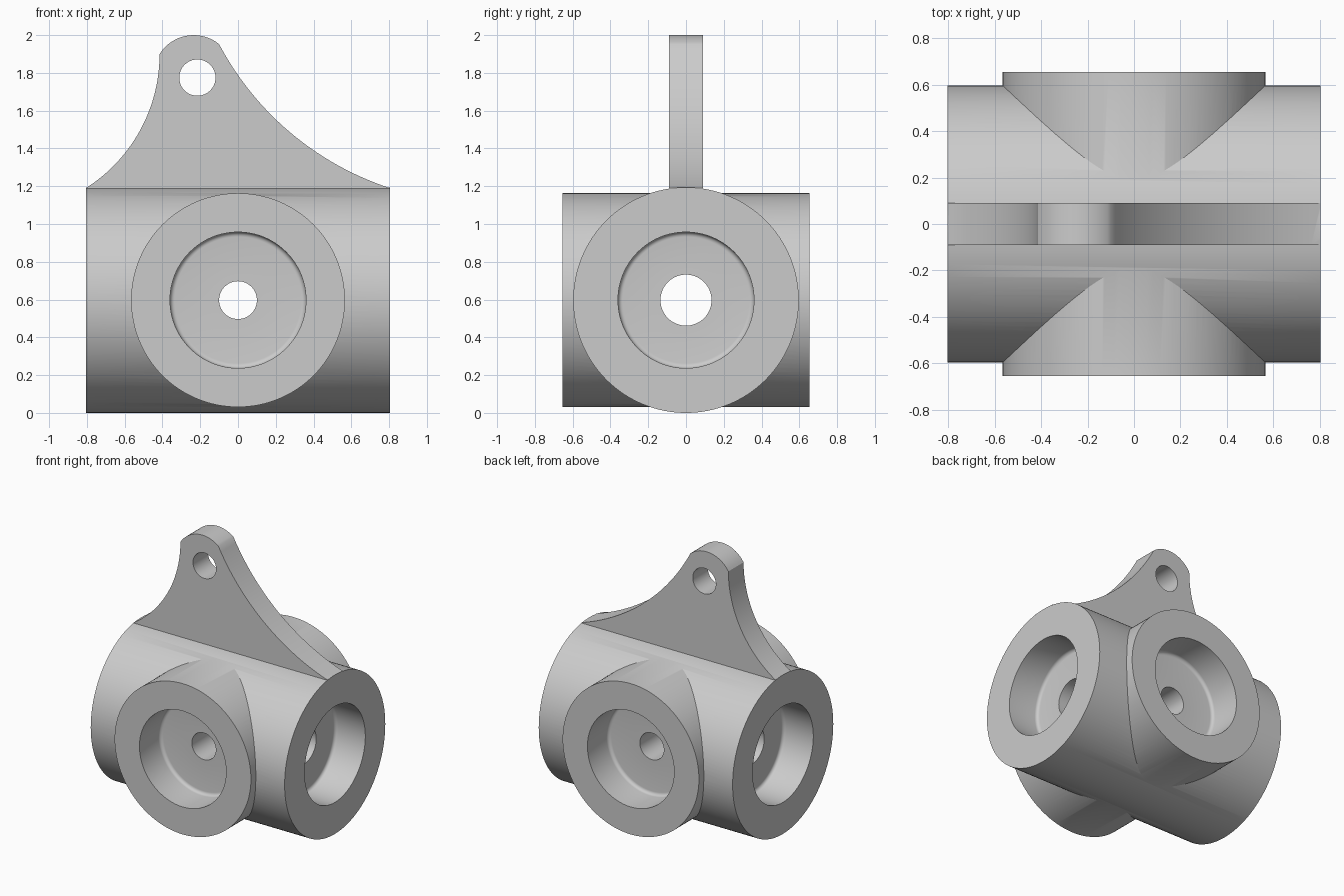
import bpy, bmesh, math
from mathutils import Vector

if "Cube" in bpy.data.objects:
    bpy.data.objects.remove(bpy.data.objects["Cube"])

SEG = 128
ZC = 0.597      # height of both pipe axes

grey = bpy.data.materials.new("light grey")
grey.diffuse_color = (0.6, 0.6, 0.6, 1)
grey.use_nodes = True
grey.node_tree.nodes["Principled BSDF"].inputs["Base Color"].default_value = grey.diffuse_color


def finish(bm, name):
    bmesh.ops.recalc_face_normals(bm, faces=bm.faces)
    me = bpy.data.meshes.new(name)
    bm.to_mesh(me)
    bm.free()
    me.materials.append(grey)
    ob = bpy.data.objects.new(name, me)
    bpy.context.collection.objects.link(ob)
    return ob


def lathe(name, profile, axis):
    """Revolve (position, radius) pairs around the x or y axis, capped."""
    bm = bmesh.new()
    rings = []
    for t, r in profile:
        ring = []
        for i in range(SEG):
            a = 2 * math.pi * i / SEG
            u, w = r * math.cos(a), ZC + r * math.sin(a)
            ring.append(bm.verts.new((t, u, w) if axis == 'x' else (u, t, w)))
        rings.append(ring)
    for p, q in zip(rings, rings[1:]):
        for i in range(SEG):
            j = (i + 1) % SEG
            bm.faces.new((p[i], p[j], q[j], q[i]))
    bm.faces.new(rings[0])
    bm.faces.new(rings[-1])
    return finish(bm, name)


def prism(name, pts, half):
    """Extrude an x-z outline through the thickness."""
    bm = bmesh.new()
    f = bm.faces.new([bm.verts.new((x, -half, z)) for x, z in pts])
    ext = bmesh.ops.extrude_face_region(bm, geom=[f])
    bmesh.ops.translate(bm, vec=(0, 2 * half, 0),
                        verts=[v for v in ext['geom'] if isinstance(v, bmesh.types.BMVert)])
    return finish(bm, name)


def arc(p, q, sag, n):
    """Points from p to q, bulging left of the direction by sag."""
    p, q = Vector(p), Vector(q)
    d = q - p
    left = Vector((-d.y, d.x)).normalized()
    s = abs(sag)
    R = (d.length ** 2 / 4 + s * s) / (2 * s)
    half = math.asin(d.length / 2 / R)
    out = []
    for i in range(n + 1):
        a = half * (2 * i / n - 1)
        h = R * math.cos(a) - (R - s)
        out.append(tuple((p + q) / 2 + d.normalized() * R * math.sin(a)
                         + left * h * (1 if sag > 0 else -1)))
    return out


def combine(base, other, op):
    m = base.modifiers.new(op, 'BOOLEAN')
    m.operation, m.solver, m.object = op, 'EXACT', other
    bpy.ops.object.select_all(action='DESELECT')
    bpy.context.view_layer.objects.active = base
    base.select_set(True)
    bpy.ops.object.modifier_apply(modifier=m.name)
    bpy.data.objects.remove(other)


def bore(name, half_len, hole, axis):
    """Counterbores with a small floor fillet at both ends, joined by a through hole."""
    R, depth, f = 0.36, 0.25, 0.025
    fl = half_len - depth
    side = [(half_len + 0.1, R)]
    for i in range(6):
        a = math.pi / 2 * i / 5
        side.append((fl + f - f * math.sin(a), R - f + f * math.cos(a)))
    side.append((fl, hole))
    return lathe(name, [(-t, r) for t, r in side] + side[::-1], axis)


# Crossing pipe bodies
body = lathe("cross_fitting", [(-0.805, 0.597), (0.805, 0.597)], 'x')
combine(body, lathe("short_pipe", [(-0.655, 0.566), (0.655, 0.566)], 'y'), 'UNION')

# Hanging lug with concave flanks and rounded tip
left, tip_l, tip_r, right = (-0.805, 1.19), (-0.415, 1.9), (-0.10, 1.952), (0.805, 1.19)
outline = (arc(left, tip_l, -0.104, 24) + arc(tip_l, tip_r, 0.072, 20)[1:]
           + arc(tip_r, right, -0.115, 28)[1:] + [(0.805, 1.05), (-0.805, 1.05)])
combine(body, prism("lug", outline, 0.09), 'UNION')

# Bores along both axes and the lug eye
combine(body, bore("long_bore", 0.805, 0.135, 'x'), 'DIFFERENCE')
combine(body, bore("short_bore", 0.655, 0.10, 'y'), 'DIFFERENCE')
eye = [(-0.215 + 0.096 * math.cos(2 * math.pi * i / 48),
        1.775 + 0.096 * math.sin(2 * math.pi * i / 48)) for i in range(48)]
combine(body, prism("lug_eye", eye, 0.3), 'DIFFERENCE')

bpy.ops.object.shade_smooth_by_angle(angle=math.radians(25))
